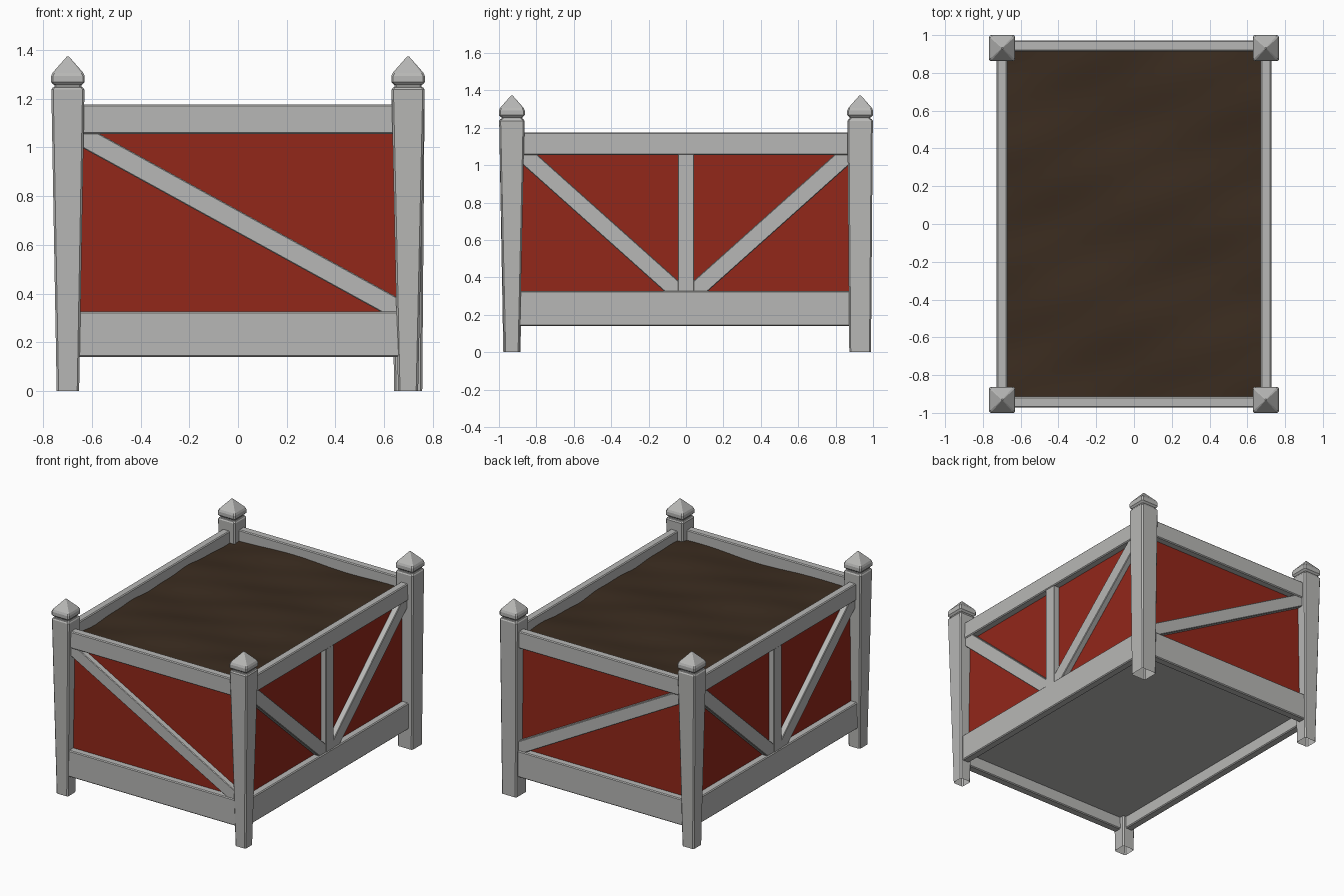
import bpy, bmesh, math
from mathutils import Matrix, Vector

if "Cube" in bpy.data.objects:
    bpy.data.objects.remove(bpy.data.objects["Cube"])


def material(name, rgb):
    m = bpy.data.materials.new(name)
    m.diffuse_color = (*rgb, 1)
    m.use_nodes = True
    m.node_tree.nodes["Principled BSDF"].inputs["Base Color"].default_value = m.diffuse_color
    return m


GREY = material("weathered grey", (0.475, 0.475, 0.465))
RED = material("barn red", (0.29, 0.020, 0.010))
SOIL = material("dark soil", (0.043, 0.025, 0.014))


def finish(name, bm, mat, bevel=0):
    bmesh.ops.recalc_face_normals(bm, faces=bm.faces)
    me = bpy.data.meshes.new(name)
    bm.to_mesh(me)
    bm.free()
    me.materials.append(mat)
    ob = bpy.data.objects.new(name, me)
    bpy.context.collection.objects.link(ob)
    if bevel:
        mod = ob.modifiers.new("bevel", 'BEVEL')
        mod.width = bevel
        mod.segments = 1
    return ob


def box(name, centre, size, mat, bevel=0, rot=Matrix()):
    bm = bmesh.new()
    bmesh.ops.create_cube(bm, size=1)
    bm.transform(Matrix.Translation(centre) @ rot @ Matrix.Diagonal((*size, 1)))
    return finish(name, bm, mat, bevel)


def loft(name, cx, cy, profile, mat):
    """Square column with chamfered corners through (half width, z) rings, open below."""
    bm = bmesh.new()
    rings = []
    for h, z in profile:
        c = h - min(0.008, h * 0.4)
        pts = [(h, -c), (h, c), (c, h), (-c, h), (-h, c), (-h, -c), (-c, -h), (c, -h)]
        rings.append([bm.verts.new((cx + x, cy + y, z)) for x, y in pts])
    for a, b in zip(rings, rings[1:]):
        for i in range(8):
            j = (i + 1) % 8
            bm.faces.new((a[i], a[j], b[j], b[i]))
    bm.faces.new(rings[-1])
    return finish(name, bm, mat)


# Tapered corner posts with pointed caps; each foot is cut a little differently
feet = {("front", "left"): 0.046, ("front", "right"): 0.041,
        ("back", "left"): 0.046, ("back", "right"): 0.058}
for (fb, lr), foot in feet.items():
    x = 0.698 if lr == "right" else -0.698
    y = 0.931 if fb == "back" else -0.931
    loft(f"{fb}_{lr}_post", x, y,
         [(foot, 0), (0.068, 1.237), (0.062, 1.246), (0.056, 1.248), (0.056, 1.256),
          (0.060, 1.258), (0.069, 1.268), (0.069, 1.292), (0.063, 1.306), (0.004, 1.373)], GREY)

# Heights (centre, size) of the horizontal boards
rails = {"top": (1.115, 0.12), "bottom": (0.2335, 0.187)}

# Front and back: rails, recessed red panel and one diagonal brace
for s, side in ((-1, "front"), (1, "back")):
    for level, (z, h) in rails.items():
        box(f"{side}_{level}_rail", (0, s * 0.943, z), (1.38, 0.058, h), GREY, 0.006)
    box(f"{side}_panel", (0, s * 0.919, 0.69), (1.38, 0.008, 0.76), RED)
    a, b = Vector((-0.655, 1.055)), Vector((0.665, 0.33))
    d, m = b - a, (a + b) / 2
    box(f"{side}_diagonal_brace", (m.x, s * 0.943, m.y), (d.length, 0.044, 0.084), GREY, 0.004,
        Matrix.Rotation(-math.atan2(d.y, d.x), 4, 'Y'))

# Left and right: rails, recessed red panel, centre upright and two diagonals
for s, side in ((-1, "left"), (1, "right")):
    for level, (z, h) in rails.items():
        box(f"{side}_{level}_rail", (s * 0.699, 0, z), (0.056, 1.85, h), GREY, 0.006)
    box(f"{side}_panel", (s * 0.675, 0, 0.69), (0.008, 1.85, 0.76), RED)
    box(f"{side}_upright", (s * 0.700, 0, 0.69), (0.044, 0.088, 0.76), GREY, 0.004)
    for t, end in ((-1, "front"), (1, "back")):
        a, b = Vector((t * 0.885, 1.075)), Vector((t * 0.035, 0.315))
        d, m = b - a, (a + b) / 2
        box(f"{side}_{end}_diagonal_brace", (s * 0.698, m.x, m.y), (0.044, d.length, 0.092),
            GREY, 0.004, Matrix.Rotation(math.atan2(d.y, d.x), 4, 'X'))

# Floor board closing the underside
box("floor", (0, 0, 0.235), (1.35, 1.84, 0.02), GREY)

# Gently uneven soil surface
bm = bmesh.new()
bmesh.ops.create_grid(bm, x_segments=28, y_segments=38, size=1)
for v in bm.verts:
    x, y = v.co.x * 0.68, v.co.y * 0.925
    z = 1.1 + 0.007 * math.sin(9 * y + 3 * x) + 0.005 * math.sin(7 * x - 4 * y + 1) \
        + 0.003 * math.sin(21 * y - 9 * x)
    v.co = (x, y, z)
for f in bm.faces:
    f.smooth = True
finish("soil", bm, SOIL)
